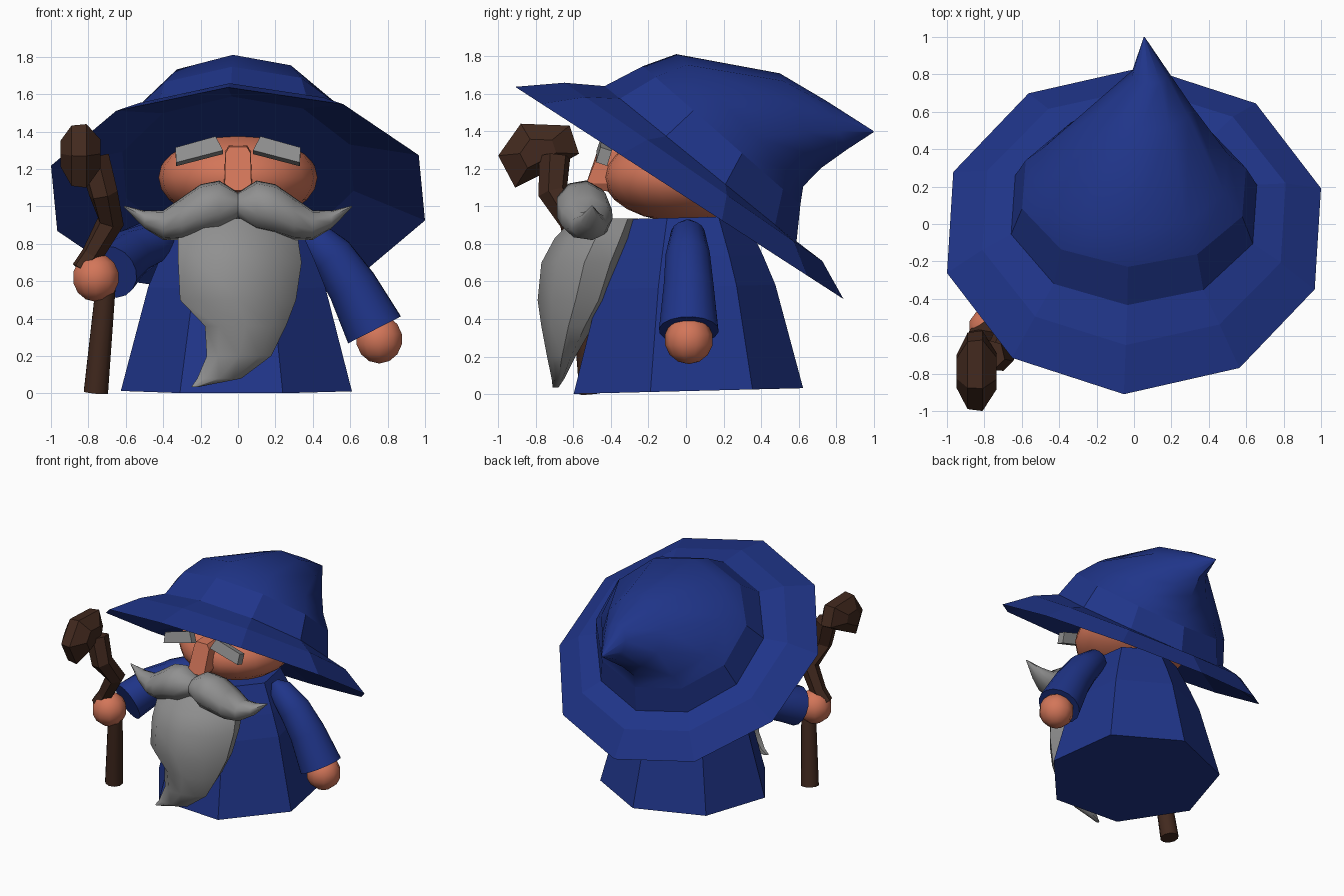
import bpy, bmesh
from math import sin, cos, pi, radians
from mathutils import Vector as V

cube = bpy.data.objects.get("Cube")
if cube:
    bpy.data.objects.remove(cube, do_unlink=True)


def material(name, rgb):
    m = bpy.data.materials.new(name)
    m.use_nodes = True
    m.diffuse_color = (*rgb, 1)
    b = next(n for n in m.node_tree.nodes if n.type == 'BSDF_PRINCIPLED')
    b.inputs["Base Color"].default_value = (*rgb, 1)
    b.inputs["Roughness"].default_value = 0.8
    return m


BLUE = material("robe blue", (0.014, 0.035, 0.25))
SKIN = material("skin", (0.65, 0.18, 0.1))
GREY = material("hair grey", (0.28, 0.28, 0.28))
BROWN = material("wood brown", (0.054, 0.022, 0.013))


def finish(name, bm, mat, angle):
    bmesh.ops.remove_doubles(bm, verts=bm.verts, dist=0.0005)
    bmesh.ops.recalc_face_normals(bm, faces=bm.faces)
    me = bpy.data.meshes.new(name)
    bm.to_mesh(me)
    bm.free()
    me.materials.append(mat)
    ob = bpy.data.objects.new(name, me)
    bpy.context.collection.objects.link(ob)
    if angle:
        bpy.ops.object.select_all(action='DESELECT')
        ob.select_set(True)
        bpy.context.view_layer.objects.active = ob
        bpy.ops.object.shade_smooth_by_angle(angle=radians(angle))
    return ob


def skin_rings(name, rings, mat, angle=0):
    """Bridge rings of points that all have the same count, and cap the ends."""
    bm = bmesh.new()
    rows = [[bm.verts.new(p) for p in r] for r in rings]
    n = len(rows[0])
    for lo, hi in zip(rows, rows[1:]):
        for i in range(n):
            j = (i + 1) % n
            bm.faces.new((lo[i], lo[j], hi[j], hi[i]))
    bm.faces.new(rows[0])
    bm.faces.new(rows[-1])
    return finish(name, bm, mat, angle)


def ring(c, a, b, n, phase=0):
    c, a, b = V(c), V(a), V(b)
    angs = [radians(phase) + 2 * pi * i / n for i in range(n)]
    return [c + a * cos(t) + b * sin(t) for t in angs]


def tube(name, path, n, mat, angle=0):
    """Round tube through (point, radius) pairs."""
    pts = [V(p) for p, r in path]
    rings = []
    for i, (p, r) in enumerate(path):
        t = (pts[min(i + 1, len(pts) - 1)] - pts[max(i - 1, 0)]).normalized()
        a = t.cross(V((0.3, 1, 0))).normalized()
        rings.append(ring(p, a * r, t.cross(a) * r, n))
    return skin_rings(name, rings, mat, angle)


def ball(name, c, size, mat, u, v, angle):
    bm = bmesh.new()
    bmesh.ops.create_uvsphere(bm, u_segments=u, v_segments=v, radius=1)
    bmesh.ops.scale(bm, vec=size, verts=bm.verts)
    bmesh.ops.translate(bm, vec=c, verts=bm.verts)
    return finish(name, bm, mat, angle)


# Robe: seven-sided skirt narrowing to the neck
robe = []
for z, r in ((0.016, 0.635), (0.57, 0.487), (0.73, 0.42), (0.94, 0.32)):
    robe.append(ring((0, -0.01, z), (r, 0, 0), (0, r, 0.025 * r), 7, 35))
skin_rings("robe", robe, BLUE)

# Head
ball("head", (0, -0.01, 1.155), (0.425, 0.43, 0.24), SKIN, 20, 12, 60)

# Nose: block with clipped corners
nose = []
for y, s in ((-0.38, 1), (-0.495, 0.95)):
    nose.append([(x * s, y - (0.035 if z < 1.2 else -0.03), 1.2 + (z - 1.2) * s)
                 for x, z in ((-0.05, 1.08), (0.05, 1.08), (0.075, 1.12),
                              (0.07, 1.29), (0.05, 1.325), (-0.05, 1.325),
                              (-0.07, 1.29), (-0.075, 1.12))])
skin_rings("nose", nose, SKIN)

# Eyebrows and moustache halves, one per side
for s, side in ((1, "left"), (-1, "right")):
    outline = ((0.08, 1.3), (0.33, 1.235), (0.335, 1.315), (0.12, 1.375))
    skin_rings(side + "_eyebrow",
               [[(s * x, y + 0.06 * x + 0.3 * (z - 1.3), z - drop) for x, z in outline]
                for y, drop in ((-0.48, 0), (-0.42, 0.02))], GREY)
    half = []
    for x, y, z, ry, rz in ((0, -0.55, 1.005, 0.09, 0.07), (0.1, -0.555, 1.005, 0.14, 0.135),
                            (0.2, -0.545, 0.985, 0.15, 0.135), (0.3, -0.53, 0.935, 0.14, 0.115),
                            (0.4, -0.515, 0.9, 0.1, 0.08), (0.5, -0.505, 0.93, 0.06, 0.048),
                            (0.61, -0.5, 1.0, 0.004, 0.004)):
        half.append(ring((s * x, y, z), (0, ry, 0), (0, 0, rz), 9))
    skin_rings(side + "_moustache", half, GREY, 50)

# Beard: rounded wedge curling to a tip; columns are z, centre x, half width, front, back
beard = []
for z, x, w, f, b in ((0.935, 0, 0.25, -0.6, -0.26), (0.83, 0, 0.325, -0.7, -0.29),
                      (0.7, 0.01, 0.335, -0.77, -0.34), (0.5, 0, 0.315, -0.79, -0.41),
                      (0.36, 0.04, 0.22, -0.77, -0.5), (0.2, 0.005, 0.175, -0.74, -0.59),
                      (0.08, -0.1, 0.12, -0.715, -0.65), (0.035, -0.23, 0.02, -0.71, -0.68)):
    beard.append(ring((x, (f + b) / 2, z), (w, (b - f) * 0.12, 0), (0, (b - f) / 2, 0), 9, 30))
skin_rings("beard", beard, GREY, 40)

# Sleeves and hands
tube("left_sleeve", [((0.32, 0.01, 0.91), 0.03), ((0.37, 0.01, 0.86), 0.09),
                     ((0.5, 0.01, 0.735), 0.12), ((0.61, 0.015, 0.575), 0.135),
                     ((0.73, 0.015, 0.34), 0.16)], 16, BLUE, 40)
ball("left_hand", (0.755, 0.015, 0.29), (0.13, 0.13, 0.13), SKIN, 10, 7, 50)
tube("right_sleeve", [((-0.3, 0.01, 0.9), 0.03), ((-0.36, 0, 0.86), 0.09),
                      ((-0.48, -0.1, 0.8), 0.12), ((-0.59, -0.24, 0.74), 0.135),
                      ((-0.68, -0.44, 0.65), 0.15)], 16, BLUE, 40)
ball("right_hand", (-0.76, -0.56, 0.62), (0.13, 0.13, 0.13), SKIN, 10, 7, 50)

# Staff: straight pole, crooked neck and knotted head
tube("staff_pole", [((-0.76, -0.5, 0.005), 0.068), ((-0.705, -0.56, 0.6), 0.055)], 10, BROWN, 40)
tube("staff_neck", [((-0.84, -0.59, 0.66), 0.055), ((-0.78, -0.58, 0.74), 0.06),
                    ((-0.68, -0.6, 0.92), 0.075), ((-0.72, -0.71, 1.07), 0.08),
                    ((-0.77, -0.7, 1.26), 0.085)], 6, BROWN)
knot = ((-1.0, 1.27), (-0.88, 1.44), (-0.62, 1.43), (-0.57, 1.28), (-0.75, 1.18), (-0.91, 1.1))
skin_rings("staff_head",
           [[(x, -0.79 + (y + 0.79) * s, 1.29 + (z - 1.29) * s) for y, z in knot]
            for x, s in ((-0.95, 0.4), (-0.89, 0.95), (-0.81, 1), (-0.735, 0.45))], BROWN)

# Hat: closed underside, tilted brim and a crown bending back to a point.
# Each ring has a front and a back point (along, height) in the tilted frame.
tilt = radians(32.6)
along, up = V((0, cos(tilt), -sin(tilt))), V((0, sin(tilt), cos(tilt)))
base = V((0, -0.035, 1.077))
hat = []
for x, f, b, w in ((0, (-0.62, 0.21), (0.65, 0.07), 0.64),
                   (0, (-1.04, 0), (1.045, -0.01), 1.035),
                   (0, (-0.83, 0.16), (0.84, 0.1), 0.84),
                   (0, (-0.64, 0.26), (0.67, 0.11), 0.68),
                   (0, (-0.525, 0.46), (0.58, 0.29), 0.62),
                   (0, (-0.41, 0.609), (0.54, 0.38), 0.52),
                   (0.045, (0.11, 0.82), (0.57, 0.52), 0.265),
                   (0.085, (0.4, 0.83), (0.63, 0.67), 0.1),
                   (0.055, (0.695, 0.83), (0.7, 0.825), 0.003)):
    pf, pb = (base + along * p[0] + up * p[1] for p in (f, b))
    hat.append(ring((pf + pb) / 2 + V((x, 0, 0)), (w, 0, 0), (pb - pf) / 2, 10, 15))
hat_mesh = skin_rings("hat", hat, BLUE, 40).data
# Faceted underside, brim and lower band; smooth upper crown
for face in hat_mesh.polygons[:40]:
    face.use_smooth = False
